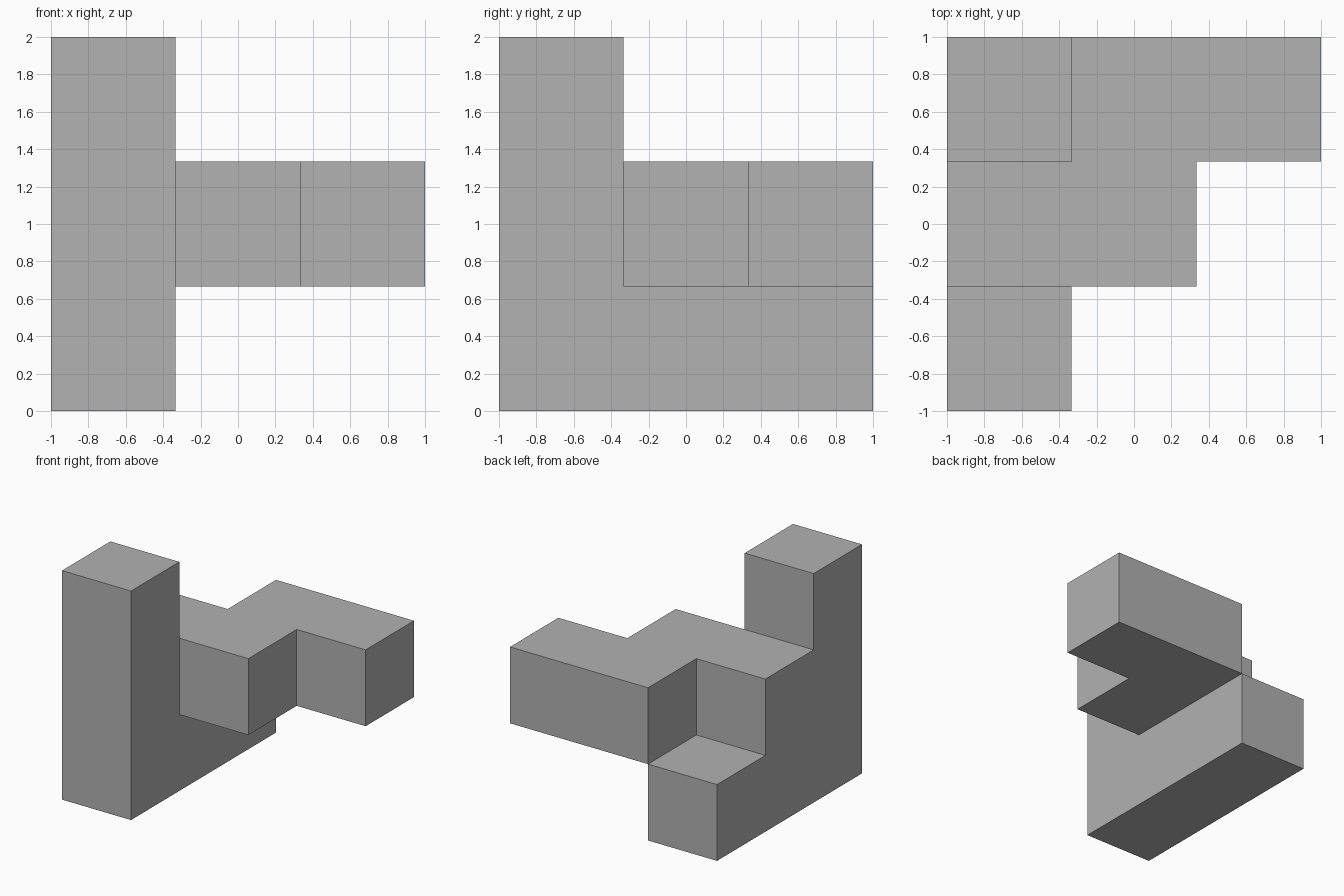
import bpy
import bmesh
from mathutils import Vector

if "Cube" in bpy.data.objects:
    bpy.data.objects.remove(bpy.data.objects["Cube"], do_unlink=True)

UNIT = 2 / 3  # three cubes along each side


def flat_material(name, colour):
    mat = bpy.data.materials.new(name)
    mat.use_nodes = True
    mat.diffuse_color = colour
    mat.node_tree.nodes["Principled BSDF"].inputs["Base Color"].default_value = colour
    return mat


def extruded_part(name, outline, depth, mat):
    """Extrude a flat outline, given in cube units, along the depth vector."""
    bm = bmesh.new()
    origin = Vector((-1, -1, 0))
    face = bm.faces.new([bm.verts.new(origin + Vector(p) * UNIT) for p in outline])
    extruded = bmesh.ops.extrude_face_region(bm, geom=[face], use_keep_orig=True)
    moved = [v for v in extruded["geom"] if isinstance(v, bmesh.types.BMVert)]
    bmesh.ops.translate(bm, verts=moved, vec=Vector(depth) * UNIT)
    bmesh.ops.recalc_face_normals(bm, faces=bm.faces)
    mesh = bpy.data.meshes.new(name)
    bm.to_mesh(mesh)
    bm.free()
    mesh.materials.append(mat)
    obj = bpy.data.objects.new(name, mesh)
    bpy.context.collection.objects.link(obj)
    return obj


grey = flat_material("plain grey", (0.445, 0.445, 0.445, 1))

# Stepped wall: tall front column, middle step and low back step
steps = [(0, 0), (3, 0), (3, 1), (2, 1), (2, 2), (1, 2), (1, 3), (0, 3)]
extruded_part("stepped_wall", [(0, y, z) for y, z in steps], (1, 0, 0), grey)

# L-shaped arm branching off the middle step
arm = [(1, 1), (2, 1), (2, 2), (3, 2), (3, 3), (1, 3)]
extruded_part("side_arm", [(x, y, 1) for x, y in arm], (0, 0, 1), grey)
